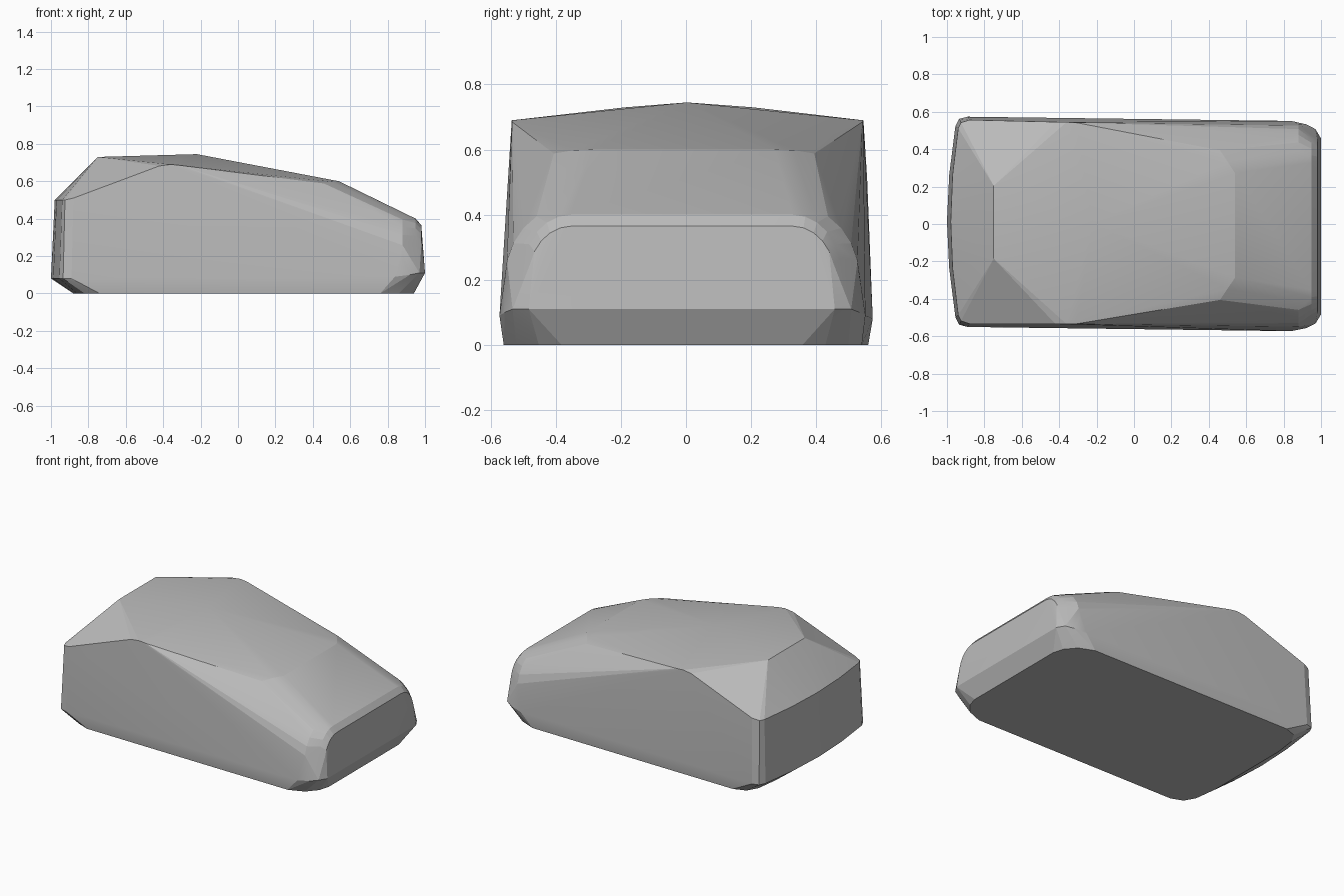
import bpy, bmesh, math

cube = bpy.data.objects.get("Cube")
if cube:
    bpy.data.objects.remove(cube, do_unlink=True)

# Flat grey finish
grey = bpy.data.materials.new("plain_grey")
grey.use_nodes = True
colour = (0.5, 0.5, 0.5, 1)
grey.diffuse_color = colour
grey.node_tree.nodes["Principled BSDF"].inputs["Base Color"].default_value = colour

# Half outlines of the shell (x, y, z), mirrored across y
floor = [(-.88, .3, 0), (-.86, .45, 0), (-.82, .52, 0), (-.74, .55, 0),
         (.76, .55, 0), (.86, .51, 0), (.92, .44, 0), (.94, .37, 0)]
sill = [(-1, 0, .08), (-.988, .25, .08), (-.955, .51, .08), (-.935, .55, .08),
        (-.89, .562, .08), (.84, .562, .09), (.92, .545, .1),
        (.97, .52, .11), (1, .47, .11)]
tail = [(-.98, 0, .5), (-.97, .25, .5), (-.94, .5, .5), (-.925, .53, .5),
        (-.88, .545, .51)]
roof = [(-.75, .195, .73), (-.22, 0, .745), (-.42, .54, .682),
        (-.36, .54, .69), (-.31, .538, .685)]
hood = [(.54, .28, .6), (.5, .34, .598), (.46, .4, .588)]


def nose_arc(x, y, z, ry, rz, steps=6):
    """Rounded upper corner of the nose."""
    arc = []
    for i in range(steps + 1):
        a = math.pi / 2 * i / steps
        arc.append((x, y + ry * math.sin(a), z + rz * math.cos(a)))
    return arc


nose = nose_arc(.95, .34, .22, .15, .18) + nose_arc(.98, .34, .21, .13, .155)
cheek = nose_arc(.88, .35, .2, .195, .225)

# Hull over the mirrored outlines, with the slight skew of the shell
bm = bmesh.new()
for x, y, z in floor + sill + tail + roof + hood + nose + cheek:
    for side in ((1, -1) if y else (1,)):
        bm.verts.new((x, side * y - .013 * x, z))
hull = bmesh.ops.convex_hull(bm, input=bm.verts[:])
loose = [v for v in bm.verts if not v.link_faces]
bmesh.ops.delete(bm, geom=loose, context="VERTS")
bmesh.ops.dissolve_limit(bm, angle_limit=math.radians(.5),
                         verts=bm.verts[:], edges=bm.edges[:])
bmesh.ops.recalc_face_normals(bm, faces=bm.faces[:])

mesh = bpy.data.meshes.new("body_shell")
bm.to_mesh(mesh)
bm.free()
mesh.materials.append(grey)
body = bpy.data.objects.new("body_shell", mesh)
bpy.context.collection.objects.link(body)

# Soft shoulders, crisp facets
bpy.ops.object.select_all(action="DESELECT")
bpy.context.view_layer.objects.active = body
body.select_set(True)
bpy.ops.object.shade_smooth_by_angle(angle=math.radians(11))
